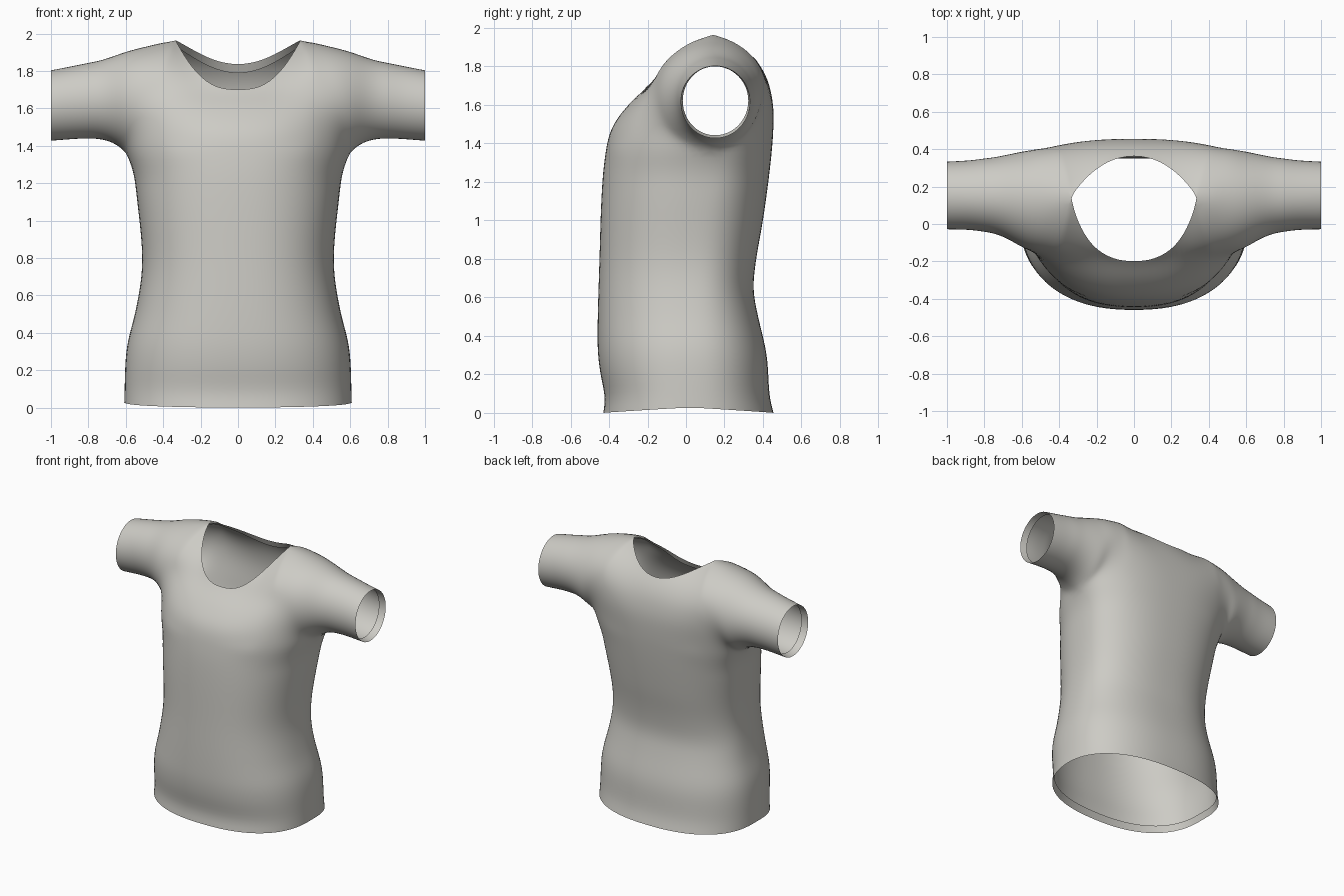
import bpy, bmesh
from math import sin, cos, pi
from mathutils import Vector

if "Cube" in bpy.data.objects:
    bpy.data.objects.remove(bpy.data.objects["Cube"], do_unlink=True)

HALF, NECK = 12, 8            # columns per half, columns inside the neckline
LOW, UP = 20, 12              # rows below and above the armpit
PIT, TOP, MID, ARM = 1.36, 1.965, 0.14, 0.6


def curve(points, v):
    """Value at v of a smooth curve through (position, value) points."""
    if v <= points[0][0]:
        return points[0][1]
    for i in range(len(points) - 1):
        (a, p), (b, q) = points[i], points[i + 1]
        if v <= b:
            before, after = points[max(i - 1, 0)], points[min(i + 2, len(points) - 1)]
            m = (q - before[1]) / (b - before[0]) * (b - a)
            n = (after[1] - p) / (after[0] - a) * (b - a)
            t = (v - a) / (b - a)
            return (p * (2*t**3 - 3*t*t + 1) + m * (t**3 - 2*t*t + t)
                    + q * (3*t*t - 2*t**3) + n * (t**3 - t*t))
    return points[-1][1]


def mix(a, b, t):
    return a + (b - a) * t


# Body outlines by height
width = [(0, .61), (.3, .597), (.5, .55), (.7, .517), (.85, .515), (1.1, .54), (1.28, .565), (PIT, ARM)]
chest = [(0, -.43), (.08, -.42), (.2, -.445), (.35, -.46), (.8, -.45), (1.2, -.435), (1.4, -.41),
         (1.5, -.375), (1.6, -.3), (1.7, -.2), (1.8, -.135), (1.9, -.02), (1.945, .07), (TOP, MID)]
spine = [(0, .455), (.08, .435), (.3, .42), (.5, .375), (.64, .35), (.8, .365), (1, .4), (1.3, .44),
         (1.5, .455), (1.62, .45), (1.74, .42), (1.84, .36), (1.91, .28), (1.95, .2), (TOP, MID)]
seam = [(0, .02), (.9, .05), (PIT, MID)]
# Neckline heights by x, then the shoulder line
neck_front = [(0, 1.7), (.08, 1.703), (.15, 1.73), (.22, 1.79), (.28, 1.87), (.335, TOP)]
neck_back = [(0, 1.833), (.1, 1.848), (.2, 1.89), (.28, 1.935), (.335, TOP)]
shoulder = [(.335, TOP), (.45, 1.947), (ARM, 1.912)]
# Sleeve outlines by x
sleeve_top = [(ARM, 1.912), (.7, 1.872), (.8, 1.845), (1, 1.805)]
sleeve_low = [(ARM, PIT), (.64, 1.402), (.7, 1.424), (.8, 1.437), (1, 1.425)]
sleeve_front = [(ARM, -.135), (.7, -.07), (.85, -.036), (1, -.03)]
sleeve_back = [(ARM, .395), (.7, .372), (.85, .345), (1, .335)]


def sleeve_point(x, t, back):
    """t runs from the underarm (0) to the top (1)."""
    mid = mix(MID, .152, (x - ARM) / (1 - ARM))
    side = curve(sleeve_back if back else sleeve_front, x)
    z = mix(curve(sleeve_low, x), curve(sleeve_top, x), (1 - cos(pi * t)) / 2)
    return Vector((x, mix(mid, side, sin(pi * t)), z))


def panel_point(k, row, back):
    """Point of the front or back panel, for column k and a row."""
    s = abs(k) / HALF
    sign = -1 if k < 0 else 1
    profile = spine if back else chest
    if row <= LOW:
        z = PIT * row / LOW
        w = curve(width, z)
        x, side, power = w * sin(s * pi / 2), curve(seam, z), 1 / 2.4
        q, depth = x / w, curve(profile, z)
        z += .028 * s * s * (1 - row / LOW) ** 2
    else:
        t = (row - LOW) / UP
        if abs(k) <= NECK:
            top_x = .335 * sin(abs(k) / NECK * pi / 2) ** .9
            top_z, shift = curve(neck_back if back else neck_front, top_x), 0
        else:
            top_x = mix(.335, ARM, (abs(k) - NECK) / (HALF - NECK))
            top_z = curve(shoulder, top_x)
            shift = (TOP - top_z) * t * t
        edge = sleeve_point(ARM, t, back)
        x = mix(ARM * sin(s * pi / 2), top_x, t)
        z = mix(PIT, top_z, mix(mix(t, sin(pi * t / 2), s), (1 - cos(pi * t)) / 2, s ** 4))
        q, side, depth = x / ARM, edge.y, curve(profile, z + shift)
        power = mix(1 / 2.4, 1, min(1, t * 2.2))
    fall = max(0, 1 - min(1, q) ** 2.4) ** power
    return Vector((sign * x, mix(side, depth, fall), z))


def add_grid(bm, columns, rows, point):
    grid = [[bm.verts.new(point(c, r)) for c in columns] for r in rows]
    for a, b in zip(grid, grid[1:]):
        for i in range(len(a) - 1):
            bm.faces.new((a[i], a[i + 1], b[i + 1], b[i]))


bm = bmesh.new()
crease = bm.edges.layers.float.new("crease_edge")
for back in (False, True):
    # Body panel
    add_grid(bm, range(-HALF, HALF + 1), range(LOW + UP + 1),
             lambda k, r: panel_point(k, r, back))
    # Half of each sleeve
    for sign in (-1, 1):
        def half_sleeve(c, r):
            p = sleeve_point(mix(ARM, 1, c / 8), r / UP, back)
            p.x *= sign
            return p
        add_grid(bm, range(9), range(UP + 1), half_sleeve)

# Sew the seams and point every face outward
bmesh.ops.remove_doubles(bm, verts=bm.verts[:], dist=.003)
bmesh.ops.recalc_face_normals(bm, faces=bm.faces[:])
if sum(f.normal.y * f.calc_center_median().y for f in bm.faces) < 0:
    bmesh.ops.reverse_faces(bm, faces=bm.faces[:])

# Relax the cloth around the armholes
soft = [v for v in bm.verts if not v.is_boundary and v.co.z > 1.2 and .42 < abs(v.co.x) < .8]
for _ in range(3):
    bmesh.ops.smooth_vert(bm, verts=soft, factor=.4, use_axis_x=True, use_axis_y=True, use_axis_z=True)

# Turn the hems inward at the neck, sleeves and waist
bm.normal_update()
rim = [e for e in bm.edges if e.is_boundary]
inward = {}
for v in {v for e in rim for v in e.verts}:
    inner = [e.other_vert(v).co - v.co for e in v.link_edges if not e.is_boundary]
    run = sum(inner, Vector((0, 0, 0))).normalized()
    inward[v] = v.co + run * .05 - v.normal * .012
folded = {v: bm.verts.new(co) for v, co in inward.items()}
for e in rim:
    loop = e.link_loops[0]
    a, b = loop.vert, loop.link_loop_next.vert
    bm.faces.new((b, a, folded[a], folded[b]))
    e[crease] = 1

mesh = bpy.data.meshes.new("shirt")
bm.to_mesh(mesh)
bm.free()
shirt = bpy.data.objects.new("shirt", mesh)
bpy.context.collection.objects.link(shirt)

# Cloth colour
cloth = bpy.data.materials.new("pale_grey_cloth")
cloth.use_nodes = True
colour = (.61, .6, .56, 1)
cloth.diffuse_color = colour
cloth.node_tree.nodes["Principled BSDF"].inputs["Base Color"].default_value = colour
mesh.materials.append(cloth)

# Smooth finish
bpy.ops.object.select_all(action="DESELECT")
bpy.context.view_layer.objects.active = shirt
shirt.select_set(True)
smooth = shirt.modifiers.new("smooth", "SUBSURF")
smooth.levels = smooth.render_levels = 1
bpy.ops.object.shade_smooth_by_angle(angle=1.1)
